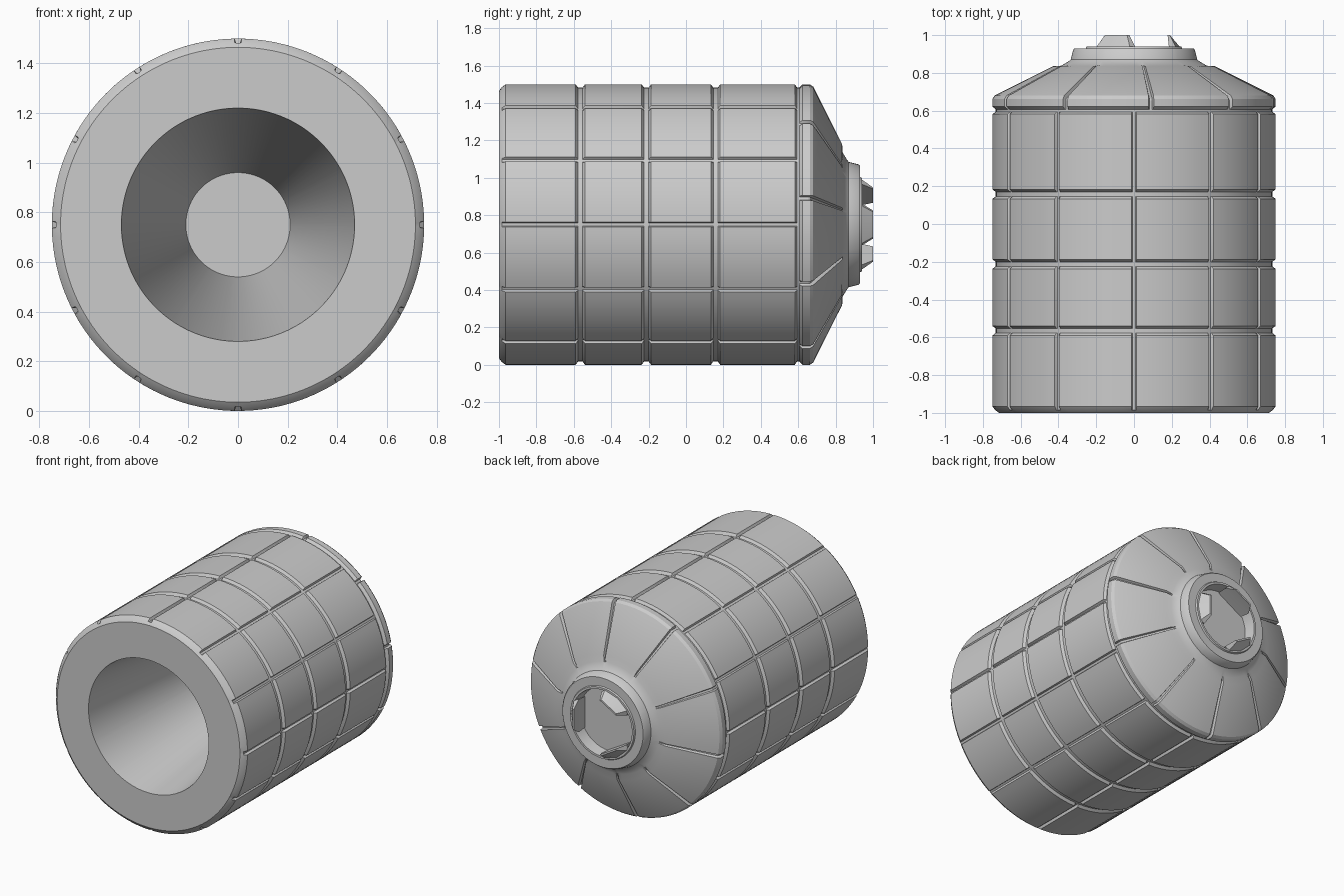
import bpy, bmesh
from math import cos, sin, radians, tau

cube = bpy.data.objects.get("Cube")
if cube:
    bpy.data.objects.remove(cube, do_unlink=True)

RADIUS = 0.75       # barrel radius and height of its axis
GROOVE = 0.732      # radius at the bottom of the grooves

grey = bpy.data.materials.new("plain grey")
grey.use_nodes = True
colour = (0.6, 0.6, 0.6, 1)
grey.diffuse_color = colour
grey.node_tree.nodes["Principled BSDF"].inputs["Base Color"].default_value = colour


def point(y, r, a):
    return (r * cos(a), y, RADIUS + r * sin(a))


def finish(name, bm):
    mesh = bpy.data.meshes.new(name)
    bm.to_mesh(mesh)
    bm.free()
    mesh.materials.append(grey)
    obj = bpy.data.objects.new(name, mesh)
    bpy.context.collection.objects.link(obj)
    bpy.ops.object.select_all(action='DESELECT')
    obj.select_set(True)
    bpy.context.view_layer.objects.active = obj
    bpy.ops.object.shade_smooth_by_angle(angle=radians(28))
    return obj


def lathe(name, profile, sunk, groove_angles, steps=9):
    """Spin a (y, r) profile; at the groove angles use the sunk profile."""
    columns = []
    for i, a in enumerate(groove_angles):
        following = groove_angles[(i + 1) % len(groove_angles)]
        gap = (following - a) % tau
        columns += [(a - 0.018, False), (a - 0.010, True),
                    (a + 0.010, True), (a + 0.018, False)]
        columns += [(a + 0.018 + (gap - 0.036) * k / steps, False)
                    for k in range(1, steps)]
    bm = bmesh.new()
    grid = [[bm.verts.new(point(*p, a)) for p in (sunk if low else profile)]
            for a, low in columns]
    for j in range(len(grid)):
        here, there = grid[j - 1], grid[j]
        for i in range(len(profile) - 1):
            bm.faces.new((here[i], here[i + 1], there[i + 1], there[i]))
    bmesh.ops.remove_doubles(bm, verts=bm.verts, dist=1e-5)
    return finish(name, bm)


# Barrel: tapered bore, front rim, ringed wall
bore = [(0.845, 0), (0.845, 0.21), (-1, 0.47), (-1, 0.715)]
wall = [(-0.985, 0.735), (-0.965, RADIUS)]
for ring in (-0.565, -0.212, 0.158):
    wall += [(ring - 0.025, RADIUS), (ring - 0.012, GROOVE),
             (ring + 0.012, GROOVE), (ring + 0.025, RADIUS)]
wall += [(0.582, RADIUS), (0.594, GROOVE), (0.606, GROOVE)]
sunk_wall = [(y, min(r, GROOVE)) for y, r in wall]
quarter = [0, 27.7, 57]
barrel_angles = sorted(radians(a) for a in
                       quarter + [90] + [180 - a for a in quarter]
                       + [-27.7, -57, -90, -123, -152.3])
lathe("barrel", bore + wall, bore + sunk_wall, barrel_angles)

# Rear shoulder with radial grooves, ending in the hollow neck
shoulder = [(0.606, GROOVE), (0.622, RADIUS), (0.662, RADIUS),
            (0.68, 0.738), (0.835, 0.43)]
sunk_shoulder = [(0.606, GROOVE), (0.622, GROOVE), (0.655, GROOVE),
                 (0.664, 0.727), (0.822, 0.421)]
neck = [(0.838, 0.385), (0.862, 0.345), (0.87, 0.335), (0.922, 0.322),
        (0.93, 0.315), (0.93, 0.255), (0.94, 0.25), (0.94, 0.235),
        (0.86, 0.225), (0.86, 0)]
lathe("shoulder_and_neck", shoulder + neck, sunk_shoulder + neck,
      [radians(11 + 36 * k) for k in range(10)])

# Three tapered locking teeth inside the neck
# Each section: y, inner radius, outer radius, half width
sections = [(0.855, 0.2, 0.23, 0.11), (0.935, 0.2, 0.245, 0.115),
            (1.0, 0.178, 0.19, 0.075)]
for n in range(3):
    turn = n * tau / 3
    bm = bmesh.new()
    loops = []
    for y, inner, outer, half in sections:
        loop = []
        for r, w in ((inner, -half), (outer, -half * 0.9), (outer, half * 0.9), (inner, half)):
            # Pull the outer corners back so they follow the neck
            if r == outer:
                r = (outer ** 2 - w ** 2) ** 0.5 if y < 0.95 else outer
            else:
                r = min(r, (0.235 ** 2 - w ** 2) ** 0.5 - 0.02)
            x, z = r * cos(turn) - w * sin(turn), r * sin(turn) + w * cos(turn)
            loop.append(bm.verts.new((x, y, RADIUS + z)))
        # Crown of the outer side
        x, z = outer * cos(turn), outer * sin(turn)
        loop.insert(2, bm.verts.new((x, y, RADIUS + z)))
        loops.append(loop)
    for low, high in zip(loops, loops[1:]):
        for i in range(5):
            bm.faces.new((low[i - 1], low[i], high[i], high[i - 1]))
    bm.faces.new(loops[0])
    bm.faces.new(loops[-1])
    bmesh.ops.recalc_face_normals(bm, faces=bm.faces)
    finish(f"locking_tooth_{n + 1}", bm)
